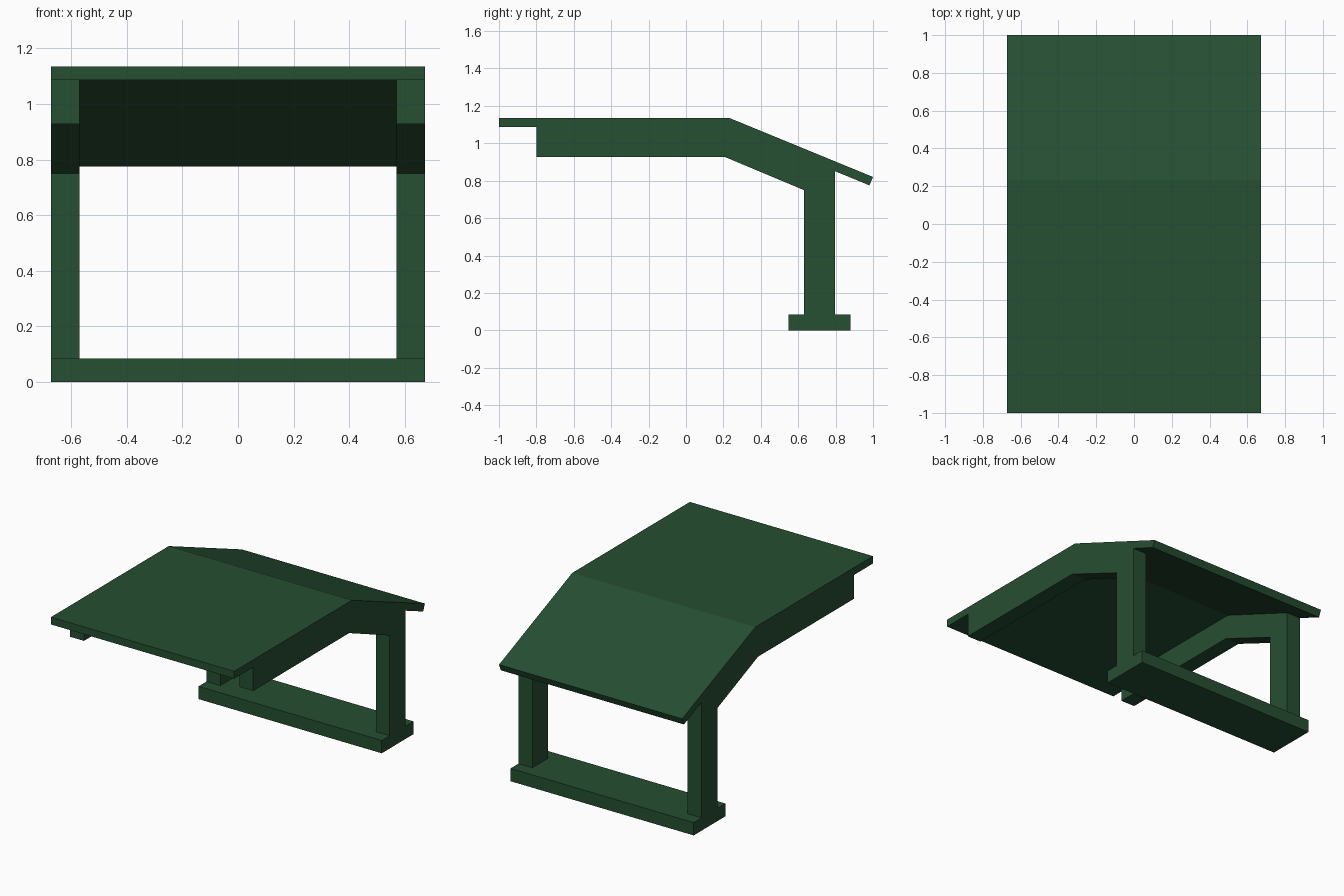
import bpy, bmesh

cube = bpy.data.objects.get("Cube")
if cube:
    bpy.data.objects.remove(cube, do_unlink=True)

# Single dark green paint
green = bpy.data.materials.new("dark_green")
green.use_nodes = True
colour = (0.0194, 0.0762, 0.0319, 1.0)
green.diffuse_color = colour
green.node_tree.nodes["Principled BSDF"].inputs["Base Color"].default_value = colour

HALF_WIDTH = 0.672
INNER = 0.57


def extrude_profile(name, profile, x0, x1):
    """Extrude a side profile of (y, z) points from x0 to x1."""
    bm = bmesh.new()
    face = bm.faces.new([bm.verts.new((x0, y, z)) for y, z in profile])
    result = bmesh.ops.extrude_face_region(bm, geom=[face])
    moved = [v for v in result["geom"] if isinstance(v, bmesh.types.BMVert)]
    bmesh.ops.translate(bm, verts=moved, vec=(x1 - x0, 0, 0))
    bmesh.ops.recalc_face_normals(bm, faces=bm.faces)
    mesh = bpy.data.meshes.new(name)
    bm.to_mesh(mesh)
    bm.free()
    mesh.materials.append(green)
    obj = bpy.data.objects.new(name, mesh)
    bpy.context.collection.objects.link(obj)
    return obj


# Bent roof slab: flat at the front, sloping down at the back
roof = [(-1, 1.135), (0.233, 1.135), (1, 0.82), (0.981, 0.775),
        (0.224, 1.086), (-1, 1.086)]
extrude_profile("roof", roof, -HALF_WIDTH, HALF_WIDTH)

# Side frames: roof beam and post in one cranked piece
frame = [(-0.8, 1.086), (-0.8, 0.928), (0.205, 0.928), (0.63, 0.75),
         (0.63, 0.085), (0.796, 0.085), (0.796, 0.851), (0.224, 1.086)]
extrude_profile("left_frame", frame, INNER, HALF_WIDTH)
extrude_profile("right_frame", frame, -HALF_WIDTH, -INNER)

# Base plank joining the posts
base = [(0.547, 0), (0.879, 0), (0.879, 0.085), (0.547, 0.085)]
extrude_profile("base", base, -HALF_WIDTH, HALF_WIDTH)
